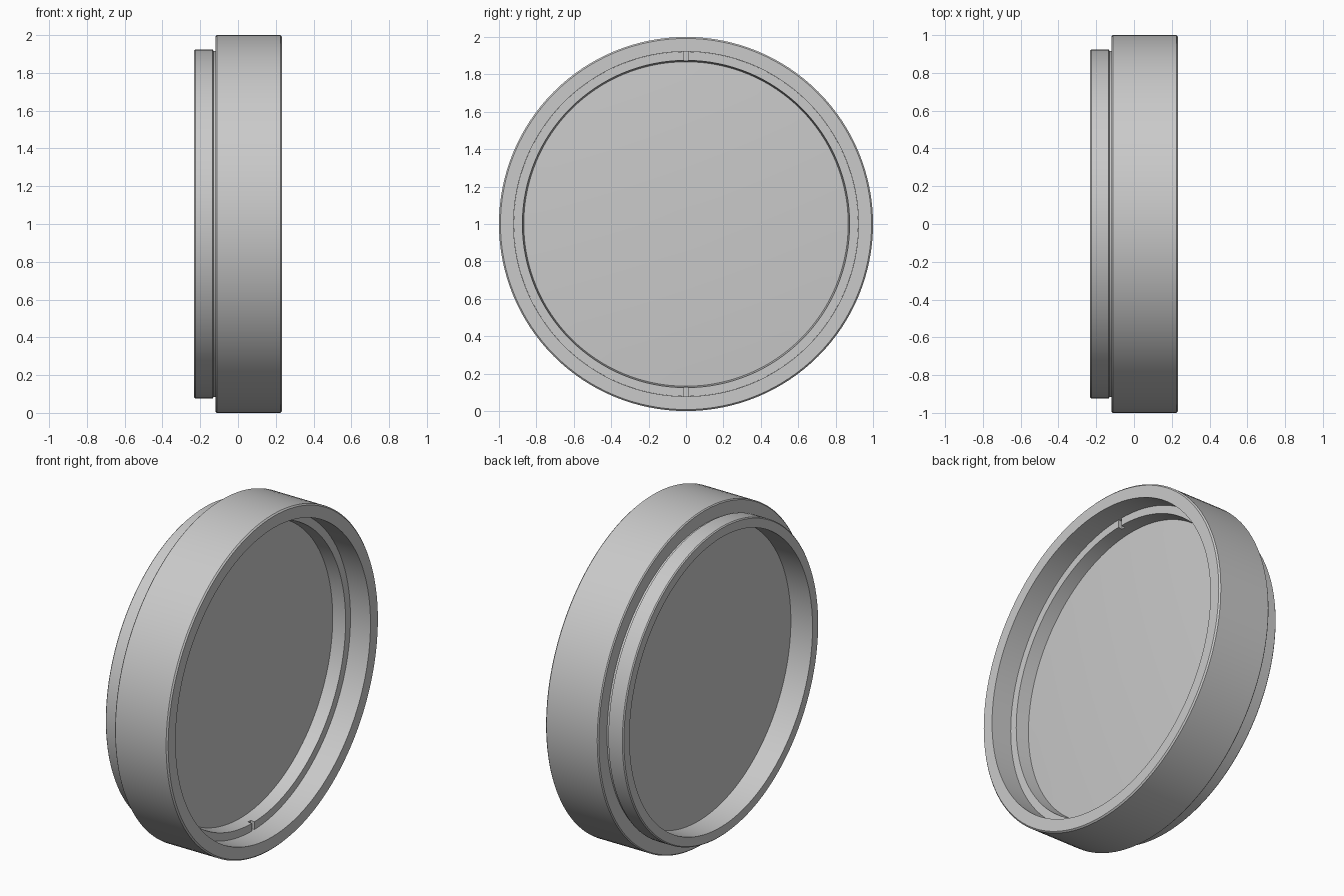
import bpy, bmesh, math
from mathutils import Matrix, Vector

if "Cube" in bpy.data.objects:
    bpy.data.objects.remove(bpy.data.objects["Cube"], do_unlink=True)

SEGMENTS = 128
CENTRE = Vector((0, 0, 1))

grey = bpy.data.materials.new("satin grey")
grey.use_nodes = True
GREY = (0.59, 0.59, 0.59, 1)
grey.diffuse_color = GREY
grey.node_tree.nodes["Principled BSDF"].inputs["Base Color"].default_value = GREY


def add_object(name, bm):
    bmesh.ops.recalc_face_normals(bm, faces=bm.faces)
    mesh = bpy.data.meshes.new(name)
    bm.to_mesh(mesh)
    bm.free()
    mesh.materials.append(grey)
    obj = bpy.data.objects.new(name, mesh)
    bpy.context.collection.objects.link(obj)
    return obj


def smooth(obj):
    bpy.ops.object.select_all(action='DESELECT')
    obj.select_set(True)
    bpy.context.view_layer.objects.active = obj
    bpy.ops.object.shade_smooth_by_angle(angle=math.radians(30))


def lathe(name, profile, closed=True):
    """Turn an (x, radius) profile around the x axis; open profiles get flat end caps."""
    bm = bmesh.new()
    rings = []
    for x, r in profile:
        rings.append([bm.verts.new(CENTRE + Vector((x, r * math.sin(a), r * math.cos(a))))
                      for a in (2 * math.pi * i / SEGMENTS for i in range(SEGMENTS))])
    pairs = list(zip(rings, rings[1:]))
    if closed:
        pairs.append((rings[-1], rings[0]))
    else:
        bm.faces.new(rings[0])
        bm.faces.new(rings[-1])
    for a, b in pairs:
        for i in range(SEGMENTS):
            j = (i + 1) % SEGMENTS
            bm.faces.new((a[i], a[j], b[j], b[i]))
    return add_object(name, bm)


# Main ring: wide rim, narrow collar with a relief groove, inner seat for the glass
housing = lathe("housing_ring", [
    (-0.118, 0.994), (-0.112, 1.0), (0.224, 1.0), (0.232, 0.992),
    (0.232, 0.922), (-0.086, 0.922), (-0.086, 0.866),
    (-0.232, 0.866), (-0.232, 0.919), (-0.226, 0.925),
    (-0.134, 0.925), (-0.130, 0.916), (-0.118, 0.916)])
smooth(housing)

# Glass lens resting on the seat, gently domed on both sides
RADIUS, SAG = 0.92, 0.03
STEPS = (1, 0.85, 0.7, 0.55, 0.4, 0.25, 0.1)


def dome(edge_x, sag):
    return [(edge_x + sag * (1 - t * t), RADIUS * t) for t in STEPS]


lens = lathe("glass_lens", dome(-0.085, -SAG)[::-1] + dome(0.017, SAG), closed=False)
smooth(lens)

# Ring that holds the lens in place, its bore slightly tapered
retainer = lathe("retaining_ring", [
    (0.018, 0.867), (0.018, 0.9215), (0.100, 0.9215), (0.100, 0.875)])

# Two spanner slots, cut at the top and bottom of the retaining ring
bm = bmesh.new()
for side in (1, -1):
    place = Matrix.Translation(CENTRE + Vector((0.1, 0, side * 0.9)))
    bmesh.ops.create_cube(bm, size=1, matrix=place @ Matrix.Diagonal((0.05, 0.024, 0.12, 1)))
cutter = add_object("slot_cutter", bm)
cutter.hide_render = True
slots = retainer.modifiers.new("slots", 'BOOLEAN')
slots.operation = 'DIFFERENCE'
slots.solver = 'EXACT'
slots.object = cutter
bpy.ops.object.select_all(action='DESELECT')
retainer.select_set(True)
bpy.context.view_layer.objects.active = retainer
bpy.ops.object.modifier_apply(modifier=slots.name)
bpy.data.objects.remove(cutter, do_unlink=True)
smooth(retainer)
